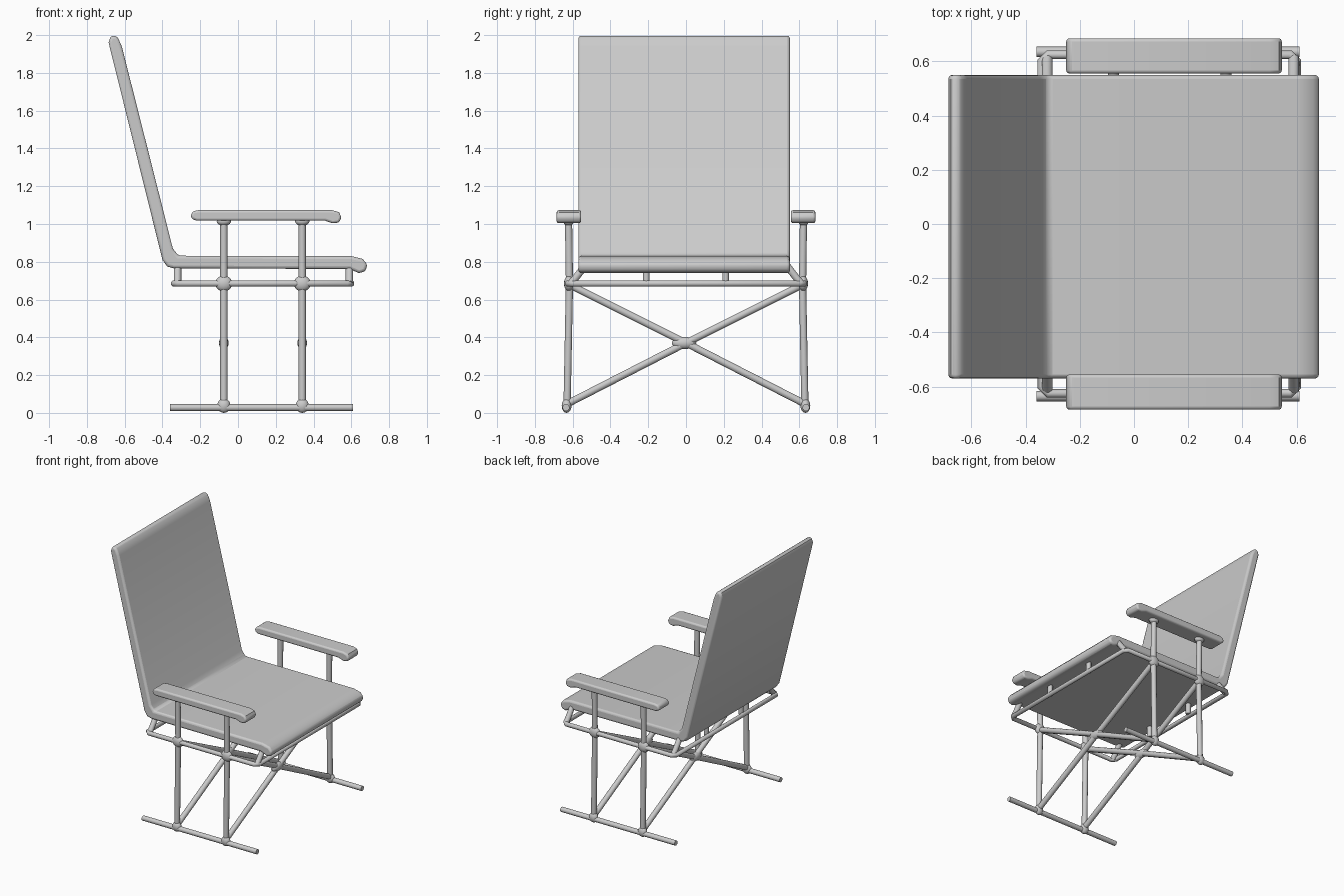
import bpy
import bmesh
from math import radians
from mathutils import Vector

cube = bpy.data.objects.get("Cube")
if cube:
    bpy.data.objects.remove(cube, do_unlink=True)

grey = bpy.data.materials.new("light grey")
grey.use_nodes = True
COLOUR = (0.6, 0.6, 0.6, 1)
grey.diffuse_color = COLOUR
grey.node_tree.nodes["Principled BSDF"].inputs["Base Color"].default_value = COLOUR


def finish(name, bm, bevel=0):
    """Turn a bmesh into a smooth shaded object."""
    bmesh.ops.recalc_face_normals(bm, faces=bm.faces)
    mesh = bpy.data.meshes.new(name)
    bm.to_mesh(mesh)
    bm.free()
    mesh.materials.append(grey)
    obj = bpy.data.objects.new(name, mesh)
    bpy.context.collection.objects.link(obj)
    if bevel:
        mod = obj.modifiers.new("rounded edges", "BEVEL")
        mod.width, mod.segments = bevel, 3
        mod.limit_method, mod.angle_limit = "ANGLE", radians(50)
    bpy.ops.object.select_all(action="DESELECT")
    obj.select_set(True)
    bpy.context.view_layer.objects.active = obj
    bpy.ops.object.shade_smooth_by_angle(angle=radians(40))
    return obj


def extrude_profile(name, profile, y0, y1, bevel):
    """Sweep a side outline (x, z) across the width."""
    bm = bmesh.new()
    face = bm.faces.new([bm.verts.new((x, y0, z)) for x, z in profile])
    geom = bmesh.ops.extrude_face_region(bm, geom=[face])["geom"]
    moved = [v for v in geom if isinstance(v, bmesh.types.BMVert)]
    bmesh.ops.translate(bm, verts=moved, vec=(0, y1 - y0, 0))
    return finish(name, bm, bevel)


def tube(name, points, radius, cyclic=False):
    """Round bar along a path."""
    curve = bpy.data.curves.new(name, "CURVE")
    curve.dimensions = "3D"
    curve.bevel_depth, curve.bevel_resolution = radius, 3
    curve.use_fill_caps = True
    spline = curve.splines.new("POLY")
    spline.points.add(len(points) - 1)
    for p, co in zip(spline.points, points):
        p.co = (*co, 1)
    spline.use_cyclic_u = cyclic
    spline.use_smooth = True
    curve.materials.append(grey)
    obj = bpy.data.objects.new(name, curve)
    bpy.context.collection.objects.link(obj)
    return obj


def joint(name, centre, size):
    """Swollen weld where bars meet."""
    bm = bmesh.new()
    bmesh.ops.create_uvsphere(bm, u_segments=16, v_segments=10, radius=1)
    bmesh.ops.scale(bm, vec=size, verts=bm.verts)
    bmesh.ops.translate(bm, vec=centre, verts=bm.verts)
    return finish(name, bm)


# Seat and reclined back in one continuous cushion
cushion = [(-0.685, 1.96), (-0.675, 1.99), (-0.655, 2.0), (-0.635, 1.985),
           (-0.615, 1.94), (-0.345, 0.87), (-0.315, 0.832), (0.6, 0.83),
           (0.66, 0.815), (0.685, 0.785), (0.675, 0.75), (0.64, 0.74),
           (0.59, 0.762), (-0.34, 0.765), (-0.375, 0.775), (-0.4, 0.81)]
extrude_profile("seat_and_back", cushion, -0.57, 0.55, 0.015)

# Rectangular rail with cut corners under the seat
X0, X1, Y, Z, C = -0.34, 0.6, 0.625, 0.685, 0.025
rail = [(X0 + C, -Y), (X1 - C, -Y), (X1, -Y + C), (X1, Y - C),
        (X1 - C, Y), (X0 + C, Y), (X0, Y - C), (X0, -Y + C)]
tube("seat_rail", [(x, y, Z) for x, y in rail], 0.017, True)

# Short struts from the rail up to the cushion
for end, x in (("back", -0.32), ("front", 0.59)):
    for i, y in enumerate((-0.21, 0.21)):
        tube(f"{end}_strut_{i}", [(x, y, Z), (x, y, 0.78)], 0.018)
    for i, s in enumerate((-1, 1)):
        tube(f"{end}_corner_strut_{i}",
             [(x, s * 0.61, Z), (x, s * 0.58, 0.72), (x, s * 0.53, 0.785)], 0.02)

LEGS = (("back", -0.075), ("front", 0.34))
arm = [(-0.25, 1.045), (-0.24, 1.067), (-0.21, 1.073), (0.5, 1.073),
       (0.535, 1.062), (0.548, 1.035), (0.535, 1.008), (0.5, 1.004),
       (0.46, 1.018), (-0.22, 1.018), (-0.245, 1.027)]

for side, s in (("right", -1), ("left", 1)):
    # Armrest and floor runner
    y0, y1 = sorted((s * 0.555, s * 0.685))
    extrude_profile(f"{side}_armrest", arm, y0, y1, 0.012)
    tube(f"{side}_runner", [(-0.36, s * 0.635, 0.028), (0.61, s * 0.635, 0.028)], 0.019)
    for end, x in LEGS:
        # Upright with its welds
        tube(f"{side}_{end}_leg",
             [(x, s * 0.63, 0.02), (x, s * 0.617, Z), (x, s * 0.622, 1.03)], 0.02)
        joint(f"{side}_{end}_rail_joint", (x, s * 0.62, Z), (0.045, 0.026, 0.042))
        joint(f"{side}_{end}_foot_joint", (x, s * 0.632, 0.038), (0.035, 0.026, 0.038))
        joint(f"{side}_{end}_arm_joint", (x, s * 0.622, 1.015), (0.038, 0.028, 0.025))

# Crossed braces between the legs
for end, x in LEGS:
    for i, s in enumerate((-1, 1)):
        tube(f"{end}_brace_{i}",
             [(x, s * 0.625, 0.05), (x, 0, 0.37), (x, -s * 0.61, 0.675)], 0.02)
    joint(f"{end}_brace_joint", (x, -0.01, 0.37), (0.026, 0.065, 0.032))
